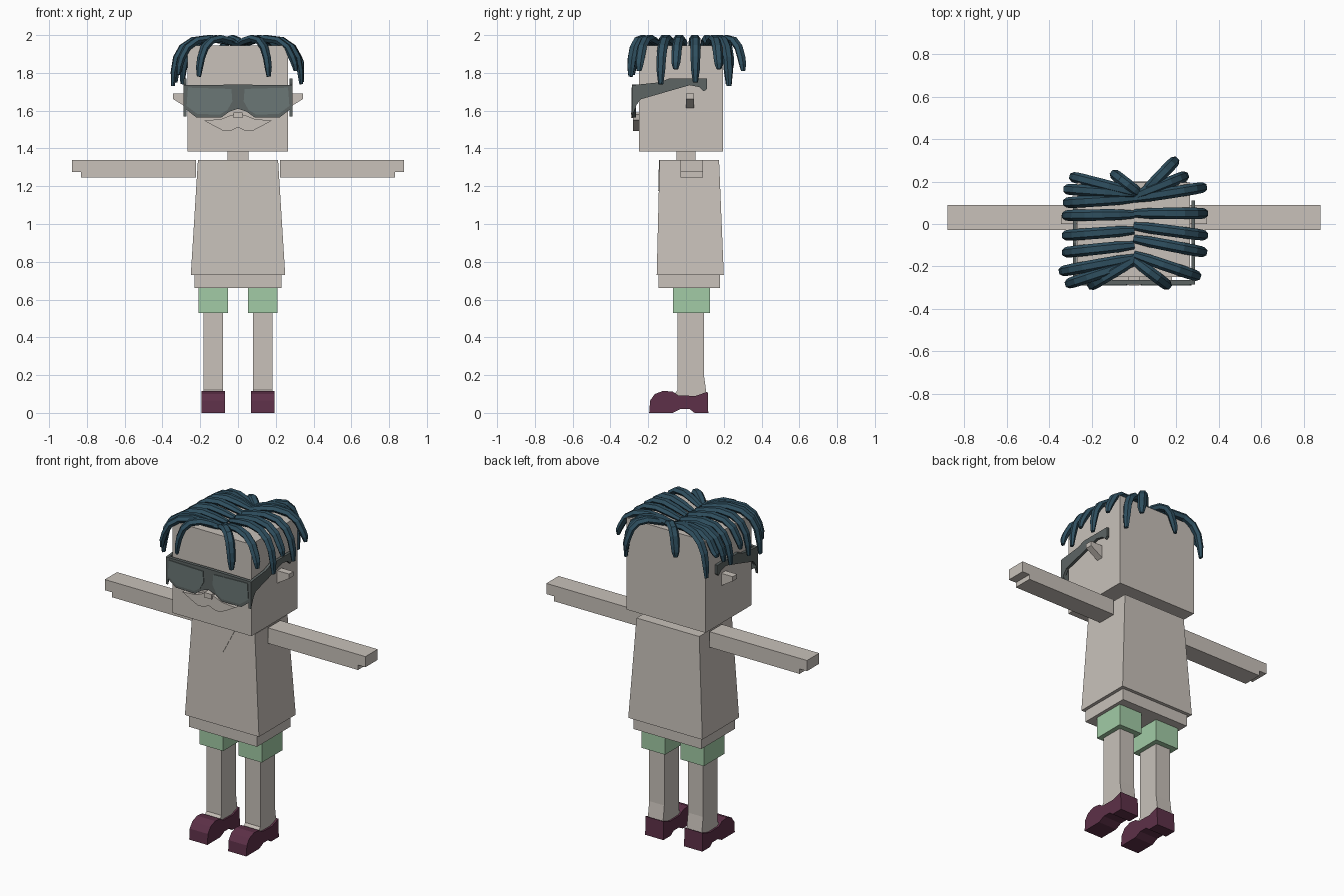
import bpy
import bmesh
from math import cos, sin, pi
from mathutils import Vector

cube = bpy.data.objects.get("Cube")
if cube:
    bpy.data.objects.remove(cube, do_unlink=True)


def make_material(name, colour):
    m = bpy.data.materials.new(name)
    m.use_nodes = True
    m.diffuse_color = (*colour, 1)
    bsdf = m.node_tree.nodes["Principled BSDF"]
    bsdf.inputs["Base Color"].default_value = (*colour, 1)
    bsdf.inputs["Roughness"].default_value = 0.8
    return m


CLAY = make_material("warm grey", (0.58, 0.535, 0.49))
HAIR = make_material("deep teal", (0.028, 0.078, 0.115))
GREEN = make_material("mint green", (0.36, 0.60, 0.38))
PLUM = make_material("plum", (0.11, 0.03, 0.065))
FRAME = make_material("goggle grey", (0.11, 0.13, 0.127))
LENS = make_material("lens grey", (0.145, 0.185, 0.18))


def finish(name, bm, material):
    bmesh.ops.recalc_face_normals(bm, faces=bm.faces[:])
    mesh = bpy.data.meshes.new(name)
    bm.to_mesh(mesh)
    bm.free()
    mesh.materials.append(material)
    ob = bpy.data.objects.new(name, mesh)
    bpy.context.scene.collection.objects.link(ob)
    return ob


def loft(name, rings, material):
    """Skin a list of closed rings and cap both ends."""
    bm = bmesh.new()
    rings = [[bm.verts.new(p) for p in ring] for ring in rings]
    n = len(rings[0])
    for a, b in zip(rings, rings[1:]):
        for i in range(n):
            bm.faces.new((a[i], a[(i + 1) % n], b[(i + 1) % n], b[i]))
    bm.faces.new(rings[0][::-1])
    bm.faces.new(rings[-1])
    return finish(name, bm, material)


def rect(x, y, z):
    return [(x[0], y[0], z), (x[1], y[0], z), (x[1], y[1], z), (x[0], y[1], z)]


def box(name, x, y, z, material, top=None):
    """Box, tapered when a (x range, y range) is given for the top."""
    tx, ty = top or (x, y)
    return loft(name, [rect(x, y, z[0]), rect(tx, ty, z[1])], material)


def prism_x(name, profile, x0, x1, material):
    return loft(name, [[(x, y, z) for y, z in profile] for x in (x0, x1)], material)


def prism_y(name, profile, y0, y1, material):
    return loft(name, [[(x, y, z) for x, z in profile] for y in (y0, y1)], material)


def mirrored(half):
    """Complete a half outline that starts and ends on the centre line."""
    return half + [(-x, z) for x, z in half[::-1] if x > 0]


# Body
box("head", (-0.268, 0.265), (-0.25, 0.195), (1.385, 1.945), CLAY)
box("neck", (-0.055, 0.055), (-0.05, 0.05), (1.33, 1.39), CLAY)
box("shirt", (-0.25, 0.25), (-0.155, 0.2), (0.73, 1.34), CLAY,
    ((-0.212, 0.212), (-0.14, 0.175)))
box("shirt_hem", (-0.23, 0.23), (-0.145, 0.18), (0.66, 0.74), CLAY)

# Collar plate follows the slope of the shirt front
collar = [(-0.085, -0.14, 1.34), (0.085, -0.14, 1.34), (0, -0.144, 1.175)]
loft("collar", [[(x, y + d, z) for x, y, z in collar] for d in (0.003, -0.003)], CLAY)

# Mirrored parts
leg_profile = [(-0.045, 0.53), (0.095, 0.53), (0.095, 0.2), (0.11, 0.09),
               (0.1, 0.05), (-0.06, 0.05), (-0.06, 0.1), (-0.045, 0.12)]
shoe_profile = [(-0.195, 0), (-0.19, 0.065), (-0.165, 0.1), (-0.12, 0.117),
                (-0.07, 0.112), (-0.04, 0.092), (0.05, 0.09), (0.115, 0.112),
                (0.118, 0), (0.045, 0), (0.02, 0.02), (-0.03, 0.02), (-0.07, 0)]
arm_profile = [(0.222, 1.245), (0.222, 1.34), (0.88, 1.34), (0.88, 1.275),
               (0.83, 1.275), (0.83, 1.245)]
ear_profile = [(0.26, 1.69), (0.345, 1.69), (0.345, 1.662), (0.26, 1.61)]
temple_profile = [(-0.285, 1.735), (-0.285, 1.57), (-0.262, 1.63), (-0.24, 1.66),
                  (0.02, 1.735), (0.07, 1.725), (0.095, 1.702), (0.11, 1.715),
                  (0.11, 1.77), (-0.09, 1.77), (-0.14, 1.75)]
lens_outline = [(0.035, 1.715), (0.265, 1.722), (0.272, 1.625), (0.215, 1.582),
                (0.095, 1.58), (0.055, 1.605), (0.03, 1.65)]
for side, s in (("left", 1), ("right", -1)):
    def flip(points):
        return [(s * x, z) for x, z in points]

    prism_x(side + "_leg", leg_profile, s * 0.08, s * 0.182, CLAY)
    box(side + "_shorts_leg", (s * 0.052, s * 0.21), (-0.07, 0.128), (0.53, 0.67), GREEN)
    prism_x(side + "_shoe", shoe_profile, s * 0.07, s * 0.193, PLUM)
    prism_y(side + "_arm", flip(arm_profile), -0.028, 0.09, CLAY)
    prism_y(side + "_ear", flip(ear_profile), 0, 0.042, CLAY)
    prism_x(side + "_goggle_temple", temple_profile, s * 0.272, s * 0.288, FRAME)
    prism_y(side + "_lens", flip(lens_outline), -0.289, -0.283, LENS)

# Goggles front, moustache and nose
goggles = mirrored([(0, 1.738), (0.288, 1.735), (0.286, 1.615), (0.222, 1.565),
                    (0.09, 1.563), (0.045, 1.595), (0, 1.61)])
prism_y("goggle_front", goggles, -0.285, -0.265, FRAME)
moustache = mirrored([(0, 1.585), (0.04, 1.575), (0.09, 1.555), (0.18, 1.548),
                      (0.12, 1.515), (0.075, 1.492), (0.035, 1.495), (0, 1.512)])
prism_y("moustache", moustache, -0.28, -0.245, CLAY)
box("nose", (-0.025, 0.025), (-0.29, -0.25), (1.56, 1.59), CLAY)


def strand(name, root, tip, drop):
    """Flattened lock: rises from the parting, arches over and hangs down."""
    root, tip = Vector((*root, 0)), Vector((*tip, 0))
    run = (tip - root).normalized()
    across = Vector((-run.y, run.x, 0))
    path = [(0, 1.952), (0.22, 1.97), (0.45, 1.982), (0.68, 1.972), (0.84, 1.935),
            (0.93, 1.88), (0.97, (1.88 + drop) / 2), (0.985, drop)]
    widths = [0.7, 0.95, 1, 1, 1, 0.95, 0.85, 0.5]
    points = [root.lerp(tip, t) + Vector((0, 0, z)) for t, z in path]
    rings = []
    for i, p in enumerate(points):
        tangent = (points[min(i + 1, len(points) - 1)] - points[max(i - 1, 0)]).normalized()
        up = across.cross(tangent)
        w = widths[i]
        rings.append([p + across * (0.027 * w * cos(k * pi / 3))
                      + up * (0.0205 * w * sin(k * pi / 3)) for k in range(6)])
    return loft(name, rings, HAIR)


# Hair: root, tip and hanging height of each lock
locks = [
    ((0, 0.12), (-0.33, 0.10), 1.80), ((0, 0.045), (-0.335, 0.04), 1.76),
    ((0, -0.03), (-0.335, -0.055), 1.82), ((0, -0.10), (-0.335, -0.135), 1.75),
    ((0, -0.16), (-0.35, -0.225), 1.73), ((0, -0.18), (-0.32, -0.285), 1.79),
    ((0, -0.17), (-0.21, -0.295), 1.78), ((0.02, 0.14), (-0.33, 0.165), 1.85),
    ((0.03, 0.14), (-0.30, 0.225), 1.74), ((0.03, 0.14), (-0.10, 0.24), 1.82),
    ((0, 0.12), (0.34, 0.175), 1.82), ((0, 0.05), (0.345, 0.05), 1.75),
    ((0, -0.01), (0.345, -0.055), 1.82), ((0, -0.07), (0.34, -0.135), 1.74),
    ((0, -0.145), (0.31, -0.25), 1.81), ((0, -0.17), (0.165, -0.295), 1.78),
    ((0, 0.13), (0.25, 0.23), 1.73), ((0.04, 0.14), (0.20, 0.305), 1.81),
]
for number, (root, tip, drop) in enumerate(locks, 1):
    strand(f"hair_lock_{number}", root, tip, drop)
